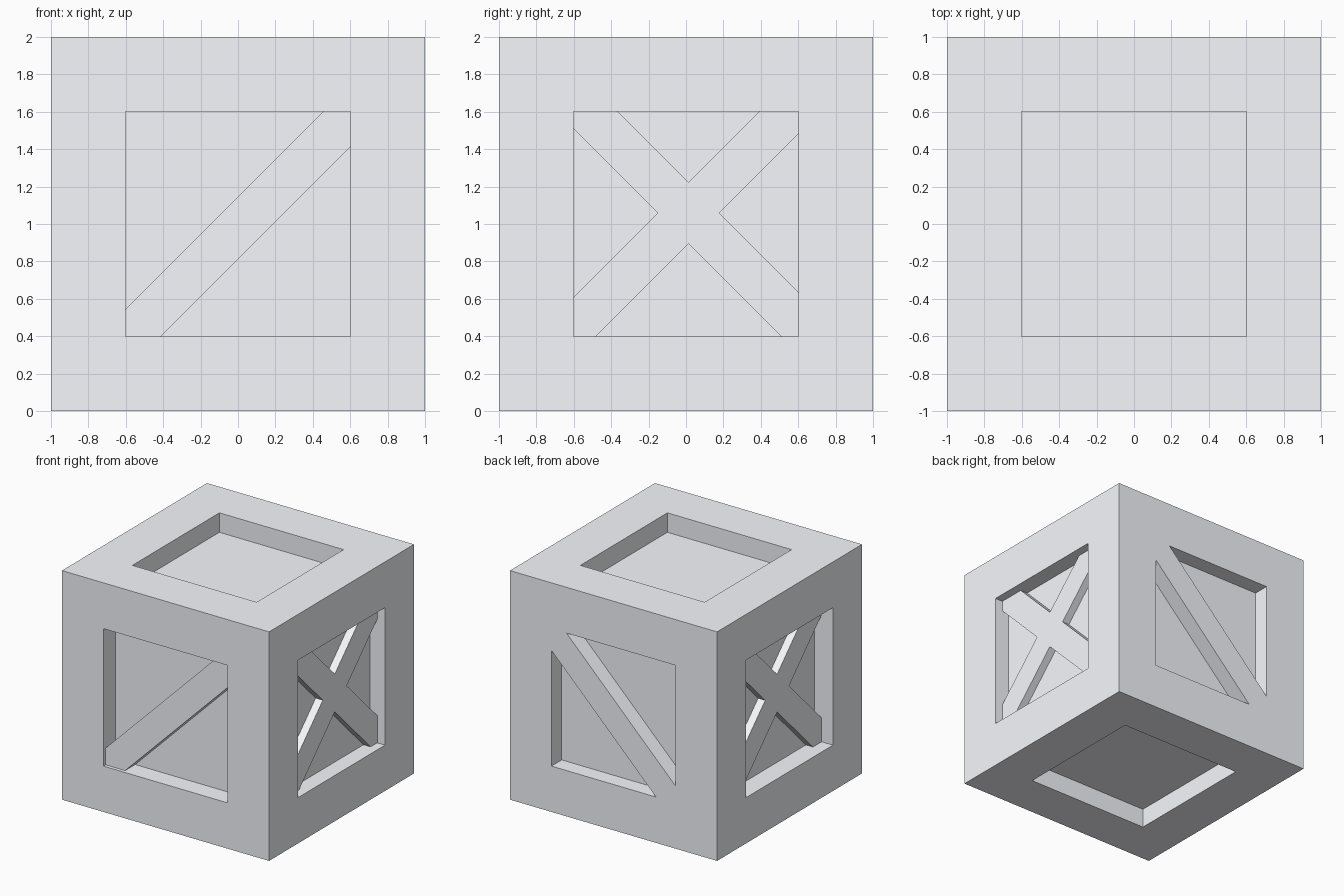
import bpy
from math import radians

if "Cube" in bpy.data.objects:
    bpy.data.objects.remove(bpy.data.objects["Cube"])

# Pale blue-grey paint shared by all parts
paint = bpy.data.materials.new("pale_blue_grey")
paint.diffuse_color = (0.934, 0.948, 0.989, 1)
paint.use_nodes = True
paint.node_tree.nodes["Principled BSDF"].inputs["Base Color"].default_value = paint.diffuse_color


def box(name, lo, hi, hidden=False):
    """Axis-aligned box from its two extreme corners."""
    bpy.ops.mesh.primitive_cube_add(size=1)
    ob = bpy.context.object
    ob.name = name
    ob.dimensions = [b - a for a, b in zip(lo, hi)]
    ob.location = [(a + b) / 2 for a, b in zip(lo, hi)]
    bpy.ops.object.transform_apply(location=False, rotation=False, scale=True)
    ob.data.materials.append(paint)
    ob.hide_render = hidden
    return ob


def bar(name, size, center, rotation):
    """Plank of the given size, turned into place."""
    bpy.ops.mesh.primitive_cube_add(size=1, location=center)
    ob = bpy.context.object
    ob.name = name
    ob.scale = size
    bpy.ops.object.transform_apply(location=False, rotation=False, scale=True)
    ob.rotation_euler = [radians(a) for a in rotation]
    ob.data.materials.append(paint)
    return ob


# Outer frame: a cube with a square opening through each axis
frame = box("crate_frame", (-1, -1, 0), (1, 1, 2))
for axis in range(3):
    lo, hi = [-0.6, -0.6, 0.4], [0.6, 0.6, 1.6]
    lo[axis], hi[axis] = -1.5, 2.5
    cutter = box("opening_cutter", lo, hi, hidden=True)
    mod = frame.modifiers.new("opening", 'BOOLEAN')
    mod.operation = 'DIFFERENCE'
    mod.solver = 'EXACT'
    mod.object = cutter
    bpy.context.view_layer.objects.active = frame
    bpy.ops.object.modifier_apply(modifier=mod.name)
    bpy.data.objects.remove(cutter)

# Recessed panels: one inner box, seen through the openings
box("inner_panels", (-0.822, -0.832, 0.17), (0.856, 0.858, 1.83))

# Single diagonal planks on the front and back
for name, y in (("front_brace", -0.895), ("back_brace", 0.925)):
    bar(name, (2.3, 0.15, 0.237), (0.014, y, 0.992), (0, -45, 0))

# Crossed planks on the left and right sides
for side, x in (("left", -0.815), ("right", 0.85)):
    for label, angle in (("rising", 45), ("falling", -45)):
        bar(f"{side}_{label}_brace", (0.15, 2.42, 0.233),
            (x, 0.014, 1.059), (angle, 0, 0))
